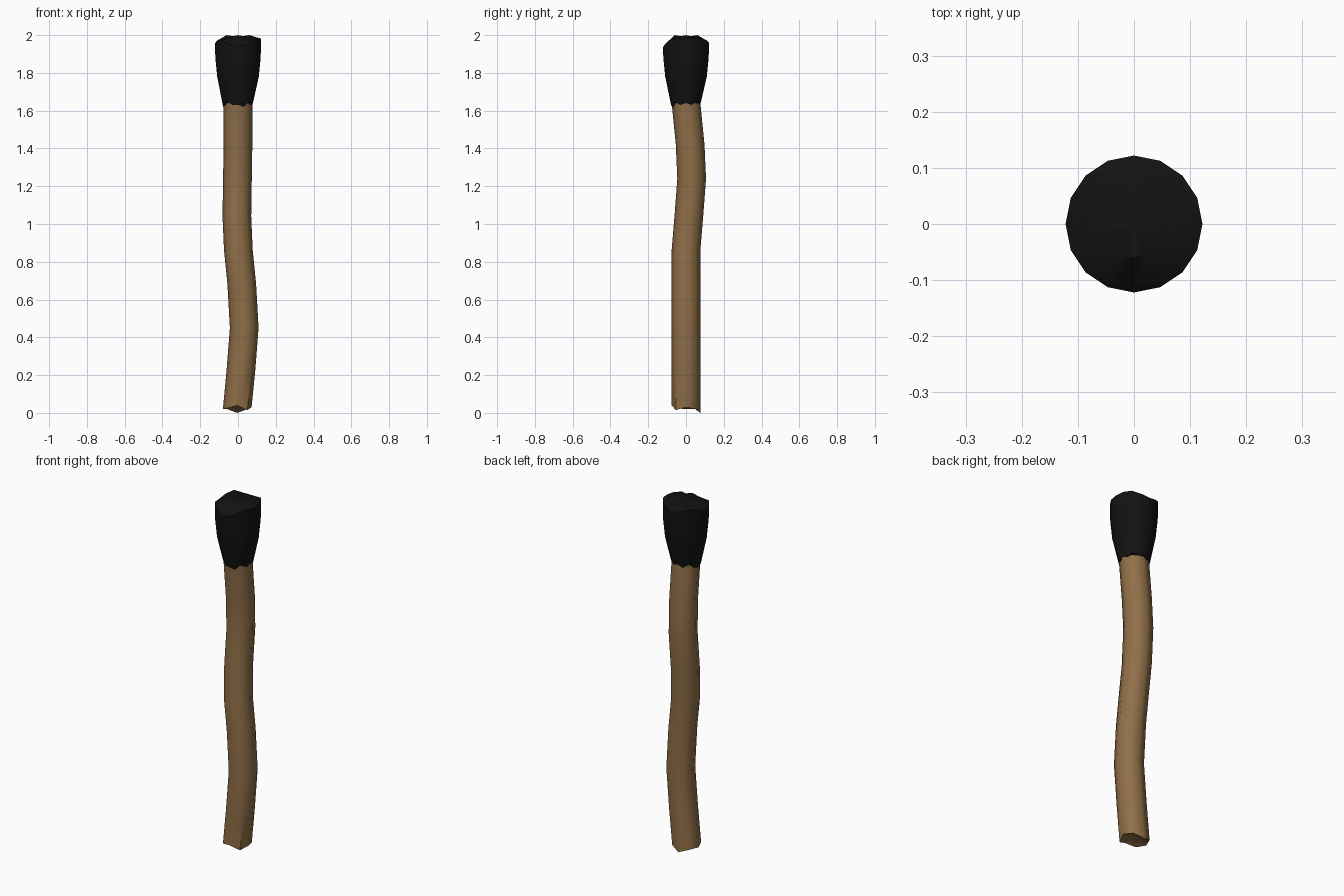
import bpy, bmesh, math

if "Cube" in bpy.data.objects:
    bpy.data.objects.remove(bpy.data.objects["Cube"])


def loft(name, rings, cap_start, cap_end, color):
    """Skin a stack of equal-sized point rings, closing both ends with fans."""
    bm = bmesh.new()
    rows = [[bm.verts.new(p) for p in ring] for ring in rings]
    n = len(rows[0])
    for a, b in zip(rows, rows[1:]):
        for i in range(n):
            j = (i + 1) % n
            bm.faces.new((a[i], a[j], b[j], b[i]))
    start, end = bm.verts.new(cap_start), bm.verts.new(cap_end)
    for i in range(n):
        j = (i + 1) % n
        bm.faces.new((rows[0][j], rows[0][i], start))
        bm.faces.new((rows[-1][i], rows[-1][j], end))
    bmesh.ops.recalc_face_normals(bm, faces=bm.faces)
    mesh = bpy.data.meshes.new(name)
    bm.to_mesh(mesh)
    bm.free()
    obj = bpy.data.objects.new(name, mesh)
    bpy.context.collection.objects.link(obj)
    mat = bpy.data.materials.new(name + "_material")
    mat.diffuse_color = color
    mat.use_nodes = True
    mat.node_tree.nodes["Principled BSDF"].inputs["Base Color"].default_value = mat.diffuse_color
    mesh.materials.append(mat)
    bpy.context.view_layer.objects.active = obj
    obj.select_set(True)
    bpy.ops.object.shade_smooth_by_angle(angle=math.radians(46))
    obj.select_set(False)
    return obj


def ring(cx, cy, radius, heights):
    n = len(heights)
    return [(cx + radius * math.cos(math.tau * i / n),
             cy + radius * math.sin(math.tau * i / n), z)
            for i, z in enumerate(heights)]


# Crooked wooden stick: (x, y, z) centre line, with a splintered bottom end
bottom = [.03, .02, .0, .02, .02, .025, .04, .015]
path = [(.015, 0, .22), (.033, 0, .45), (.02, 0, .68), (.002, 0, .86),
        (-.006, .015, 1.04), (-.003, .03, 1.24), (0, .022, 1.42), (0, 0, 1.64)]
stick_rings = [ring(-.004, 0, .076, bottom)]
stick_rings += [ring(x, y, .076, [z] * 8) for x, y, z in path]
loft("stick", stick_rings, (0, 0, .055), (0, 0, 1.66), (.28, .16, .065, 1))

# Charred head: flares upward, with ragged lower edge and uneven rim
lower = [1.64, 1.63, 1.65, 1.635, 1.645, 1.63, 1.65, 1.625,
         1.62, 1.63, 1.65, 1.63, 1.63, 1.62, 1.645, 1.63]
rim = [1.98, 1.985, 1.985, 1.97, 1.96, 1.97, 1.985, 1.97,
       1.955, 1.96, 1.97, 1.95, 1.935, 1.95, 1.975, 1.98]
head_rings = [ring(0, 0, .079, lower),
              ring(0, 0, .110, [1.78] * 16),
              ring(0, 0, .120, [1.88] * 16),
              ring(0, 0, .122, rim),
              ring(0, 0, .06, [2.0, 1.995, 1.99, 1.995] * 4)]
loft("charred_head", head_rings, (0, 0, 1.66), (0, 0, 1.99), (.006, .006, .006, 1))
